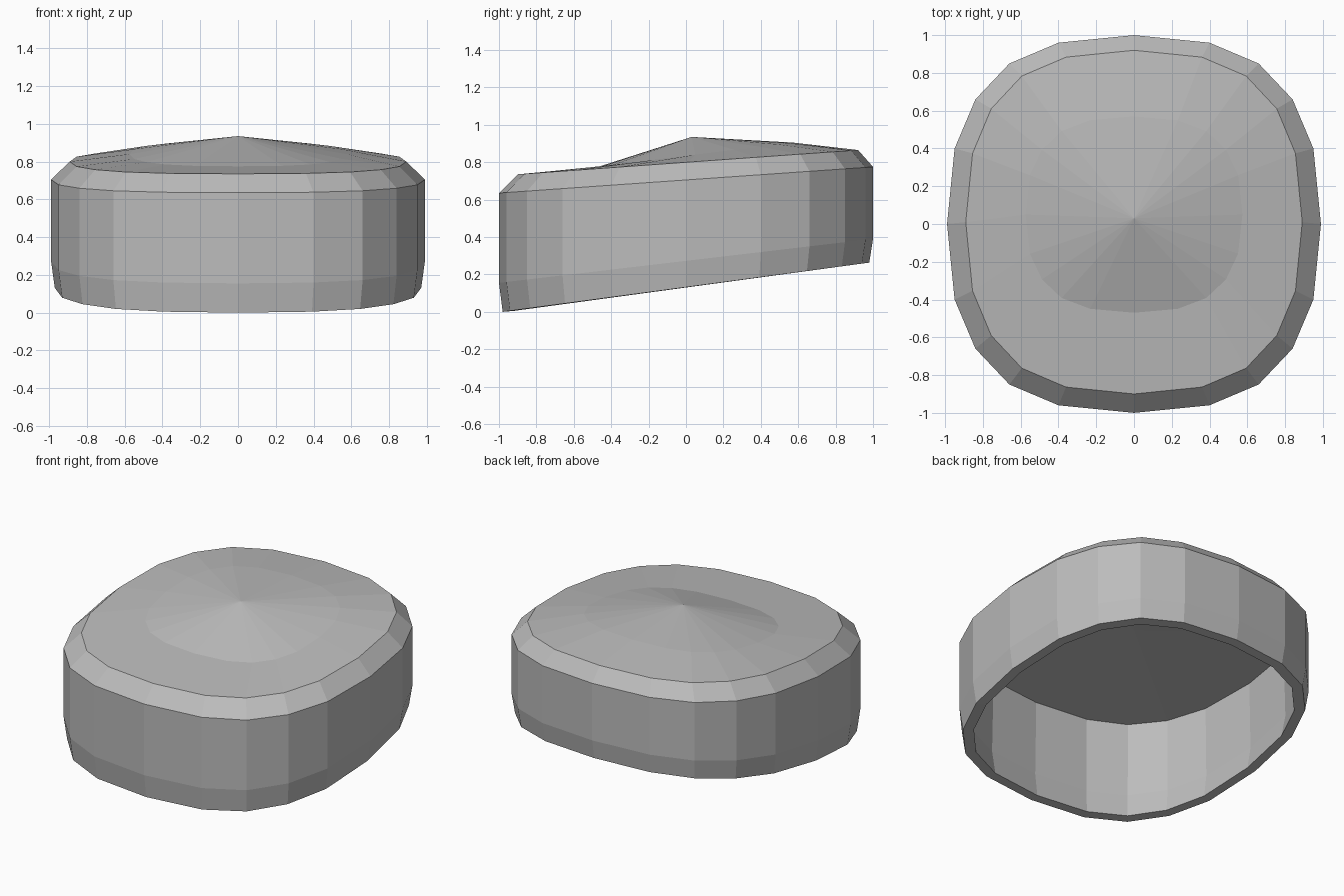
import bpy, bmesh

if "Cube" in bpy.data.objects:
    bpy.data.objects.remove(bpy.data.objects["Cube"])

# Rounded-square outline: one quadrant mirrored into 20 corners
q = [(0.99, 0), (0.95, 0.40), (0.84, 0.66), (0.66, 0.85), (0.40, 0.96), (0, 1.0)]
half = q + [(-x, y) for x, y in q[-2::-1]]
outline = half + [(x, -y) for x, y in half[-2:0:-1]]

grey = bpy.data.materials.new("plain grey")
grey.diffuse_color = (0.5, 0.5, 0.5, 1)
grey.use_nodes = True
grey.node_tree.nodes["Principled BSDF"].inputs["Base Color"].default_value = grey.diffuse_color

bm = bmesh.new()


def ring(sx, sy, cy, z_front, z_back):
    """Scaled outline lying on a plane that rises from front to back."""
    mid, slope = (z_front + z_back) / 2, (z_back - z_front) / 2
    return [bm.verts.new((x * sx, y * sy + cy, mid + slope * y)) for x, y in outline]


def bridge(a, b):
    n = len(a)
    for i in range(n):
        j = (i + 1) % n
        bm.faces.new((a[i], a[j], b[j], b[i]))


def fan(a, tip):
    v = bm.verts.new(tip)
    for i in range(len(a)):
        bm.faces.new((a[i], a[(i + 1) % len(a)], v))


# From the inside ceiling, down the inner wall, around the rim, up to the dome
rings = [
    ring(0.93, 0.93, 0, 0.67, 0.80),       # ceiling edge
    ring(0.94, 0.94, 0, 0.17, 0.40),       # inner wall crease
    ring(0.915, 0.92, 0, 0.01, 0.26),      # inner rim
    ring(0.98, 0.98, 0, 0.005, 0.268),     # outer rim
    ring(1, 1, 0, 0.16, 0.395),            # outer wall crease
    ring(1, 1, 0, 0.64, 0.78),             # shoulder
    ring(0.90, 0.91, 0.01, 0.74, 0.87),    # top edge
    ring(0.58, 0.52, 0.05, 0.78, 0.91),    # dome base
]
for a, b in zip(rings, rings[1:]):
    bridge(a, b)
fan(rings[0], (0, 0, 0.77))
fan(rings[-1], (0, 0.03, 0.94))

# Stand it on z = 0
low = min(v.co.z for v in bm.verts)
bmesh.ops.translate(bm, verts=bm.verts[:], vec=(0, 0, -low))
bmesh.ops.recalc_face_normals(bm, faces=bm.faces[:])

me = bpy.data.meshes.new("domed_cap")
bm.to_mesh(me)
bm.free()
me.materials.append(grey)
cap = bpy.data.objects.new("domed_cap", me)
bpy.context.collection.objects.link(cap)
